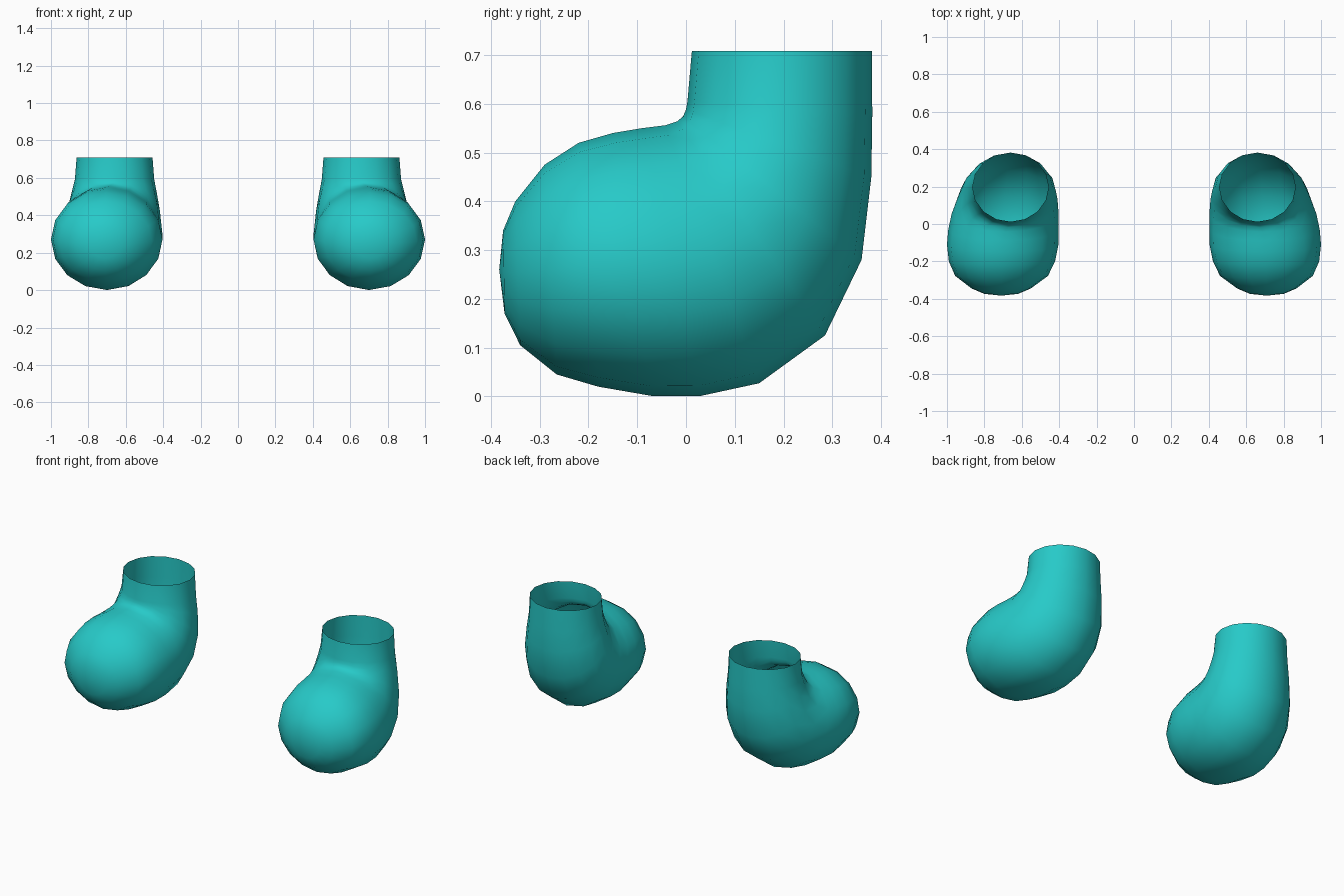
import bpy, bmesh, math

if "Cube" in bpy.data.objects:
    bpy.data.objects.remove(bpy.data.objects["Cube"])

teal = bpy.data.materials.new("teal")
teal.diffuse_color = (0.02, 0.59, 0.58, 1)
teal.use_nodes = True
teal.node_tree.nodes["Principled BSDF"].inputs["Base Color"].default_value = teal.diffuse_color

SEG = 16
# Rings from ankle to toe: outer (y, z), inner (y, z), half width, centre x
RINGS = [
    ((0.381, 0.708), (0.012, 0.708), 0.203, 0.660),
    ((0.382, 0.58), (0.003, 0.605), 0.212, 0.660),
    ((0.380, 0.45), (0.000, 0.588), 0.228, 0.662),
    ((0.360, 0.28), (-0.006, 0.574), 0.248, 0.666),
    ((0.285, 0.125), (-0.018, 0.564), 0.268, 0.677),
    ((0.150, 0.027), (-0.042, 0.556), 0.286, 0.689),
    ((0.030, 0.001), (-0.090, 0.550), 0.295, 0.698),
    ((-0.070, 0.001), (-0.150, 0.540), 0.298, 0.702),
    ((-0.180, 0.020), (-0.220, 0.520), 0.284, 0.706),
    ((-0.265, 0.045), (-0.290, 0.475), 0.248, 0.708),
    ((-0.340, 0.105), (-0.350, 0.400), 0.158, 0.710),
    ((-0.372, 0.170), (-0.375, 0.340), 0.090, 0.710),
]
TIP = (0.71, -0.383, 0.26)


def boot(name, side):
    """Open-topped boot lofted along a bent path, mirrored by side."""
    bm = bmesh.new()
    loops = []
    for (oy, oz), (iy, iz), w, cx in RINGS:
        loop = []
        for k in range(SEG):
            a = 2 * math.pi * k / SEG
            t = 0.5 + 0.5 * math.cos(a)
            loop.append(bm.verts.new((side * (cx + w * math.sin(a)),
                                      iy + (oy - iy) * t, iz + (oz - iz) * t)))
        loops.append(loop)
    for a, b in zip(loops, loops[1:]):
        for k in range(SEG):
            n = (k + 1) % SEG
            bm.faces.new((a[k], a[n], b[n], b[k]))
    # Toe cap
    tip = bm.verts.new((side * TIP[0], TIP[1], TIP[2]))
    for k in range(SEG):
        bm.faces.new((loops[-1][k], loops[-1][(k + 1) % SEG], tip))
    # Make the faces point outward, judged at the toe
    bm.normal_update()
    bm.faces.ensure_lookup_table()
    if bm.faces[-1].normal.y > 0:
        bmesh.ops.reverse_faces(bm, faces=bm.faces[:])
    for f in bm.faces:
        f.smooth = True
    me = bpy.data.meshes.new(name)
    bm.to_mesh(me)
    bm.free()
    me.materials.append(teal)
    bpy.context.collection.objects.link(bpy.data.objects.new(name, me))


boot("right_boot", 1)
boot("left_boot", -1)
